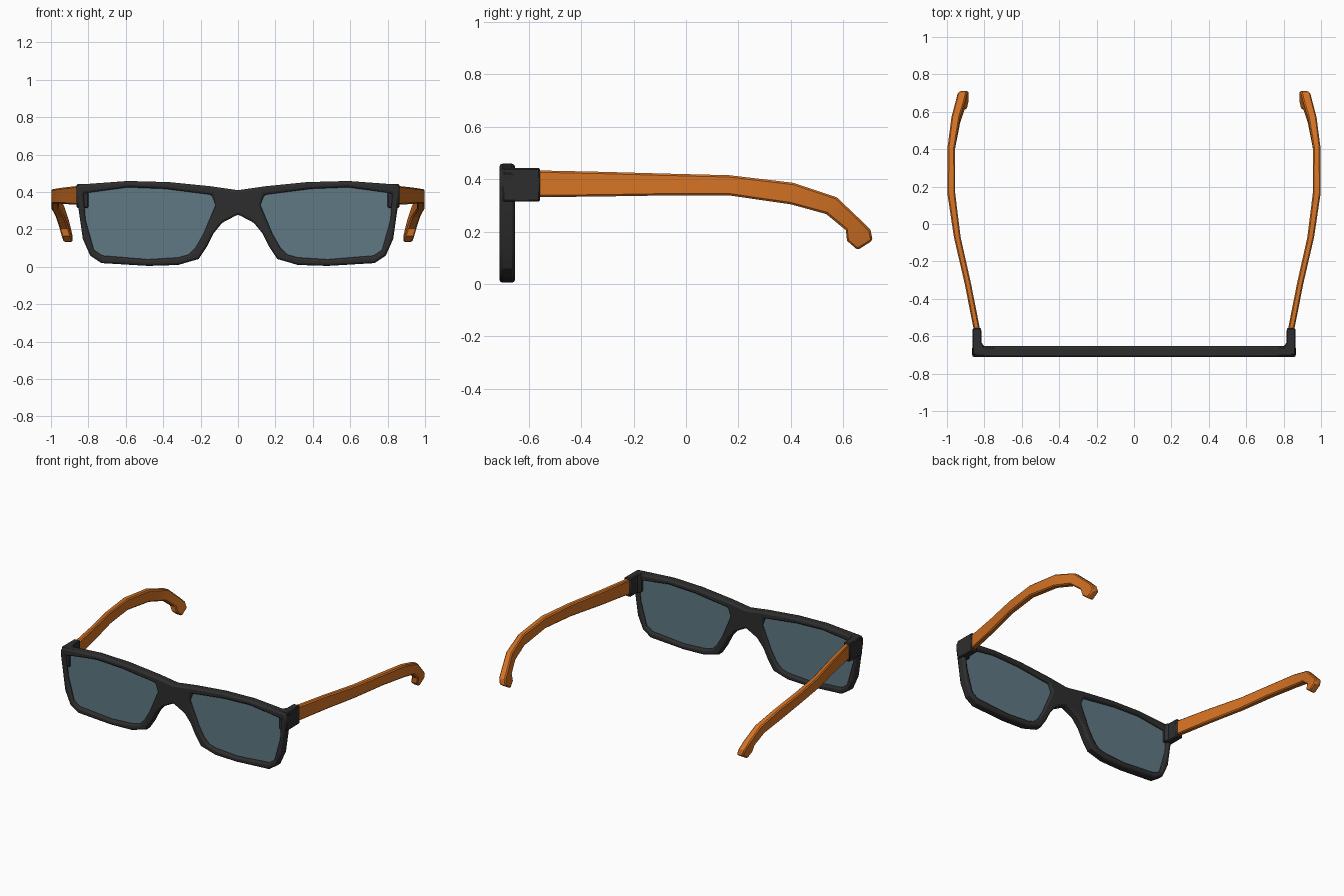
import bpy, bmesh

if "Cube" in bpy.data.objects:
    bpy.data.objects.remove(bpy.data.objects["Cube"])


def material(name, rgb):
    m = bpy.data.materials.new(name)
    m.diffuse_color = (*rgb, 1)
    m.use_nodes = True
    m.node_tree.nodes["Principled BSDF"].inputs["Base Color"].default_value = m.diffuse_color
    return m


BLACK = material("charcoal plastic", (0.027, 0.027, 0.028))
ORANGE = material("orange plastic", (0.66, 0.17, 0.018))
GLASS = material("blue grey lens", (0.115, 0.19, 0.23))


def finish(bm, name, mat, bevel=0.0, segments=2, limit=0.9):
    bmesh.ops.recalc_face_normals(bm, faces=bm.faces[:])
    me = bpy.data.meshes.new(name)
    bm.to_mesh(me)
    bm.free()
    me.materials.append(mat)
    ob = bpy.data.objects.new(name, me)
    bpy.context.collection.objects.link(ob)
    bpy.ops.object.select_all(action='DESELECT')
    ob.select_set(True)
    bpy.context.view_layer.objects.active = ob
    if bevel:
        bpy.ops.object.shade_smooth_by_angle(angle=0.4)
        b = ob.modifiers.new("soft edges", 'BEVEL')
        b.width, b.segments, b.limit_method, b.angle_limit = bevel, segments, 'ANGLE', limit
    return ob


def plate(name, loops, y0, y1, mat, bevel=0.0):
    """Fill x-z outlines (later ones are holes) and extrude from y0 to y1."""
    bm = bmesh.new()
    edges = []
    for pts in loops:
        vs = [bm.verts.new((x, y0, z)) for x, z in pts]
        edges += [bm.edges.new((a, b)) for a, b in zip(vs, vs[1:] + vs[:1])]
    bmesh.ops.triangle_fill(bm, use_beauty=True, edges=edges, normal=(0, -1, 0))
    geo = bmesh.ops.extrude_face_region(bm, geom=bm.faces[:], use_keep_orig=True)
    for v in geo['geom']:
        if isinstance(v, bmesh.types.BMVert):
            v.co.y = y1
    return finish(bm, name, mat, bevel)


def flip(pts):
    return [(-x, z) for x, z in pts]


# Front frame: half outline from the top centre round to the nose bridge
half = [(0, .41), (.14, .43), (.37, .453), (.59, .459), (.85, .44), (.865, .42),
        (.86, .36), (.83, .15), (.79, .06), (.73, .02), (.48, .005), (.32, .01),
        (.21, .042), (.165, .11), (.13, .18), (.085, .235), (0, .28)]
hole = [(.826, .393), (.59, .425), (.39, .417), (.14, .385), (.12, .33), (.185, .175),
        (.225, .105), (.265, .065), (.32, .05), (.48, .04), (.725, .06), (.77, .09), (.815, .25)]
outline = half + flip(half[1:-1])[::-1]
plate("front_frame", [outline, hole, flip(hole)], -.712, -.652, BLACK, .012)

# Lenses, slightly larger than the openings so they seat in the rims
lens = [(.47 + (x - .47) * 1.02, .235 + (z - .235) * 1.03) for x, z in hole]

# Temple arm stations: x centre, half width, top (y, z), bottom (y, z)
arm = [(.833, .017, (-.60, .434), (-.60, .331)),
       (.888, .017, (-.32, .428), (-.32, .334)),
       (.945, .018, (-.07, .421), (-.07, .338)),
       (.977, .021, (.165, .415), (.165, .338)),
       (.977, .020, (.41, .386), (.40, .304)),
       (.953, .023, (.575, .331), (.535, .267)),
       (.930, .025, (.655, .255), (.61, .205)),
       (.918, .025, (.704, .206), (.614, .165)),
       (.908, .024, (.712, .166), (.655, .13))]

for s, side in ((-1, "left"), (1, "right")):
    plate(side + "_lens", [[(s * x, z) for x, z in lens]], -.69, -.672, GLASS)

    # Hinge block with an angled inner corner where it meets the frame
    bm = bmesh.new()
    prof = [(.863, -.70), (.863, -.557), (.817, -.557), (.815, -.635), (.80, -.655), (.80, -.70)]
    f = bm.faces.new([bm.verts.new((s * x, y, .315)) for x, y in prof])
    geo = bmesh.ops.extrude_face_region(bm, geom=[f], use_keep_orig=True)
    for v in geo['geom']:
        if isinstance(v, bmesh.types.BMVert):
            v.co.z = .442
    finish(bm, side + "_hinge", BLACK, .005, 1)

    # Temple arm lofted through rectangular stations
    bm = bmesh.new()
    rings = [[bm.verts.new((s * (x + dx * w), y, z))
              for dx, (y, z) in ((-1, t), (1, t), (1, b), (-1, b))] for x, w, t, b in arm]
    for r, q in zip(rings, rings[1:]):
        for i in range(4):
            j = (i + 1) % 4
            bm.faces.new((r[i], r[j], q[j], q[i]))
    bm.faces.new(rings[0])
    bm.faces.new(rings[-1])
    finish(bm, side + "_temple_arm", ORANGE, .007, 1)
